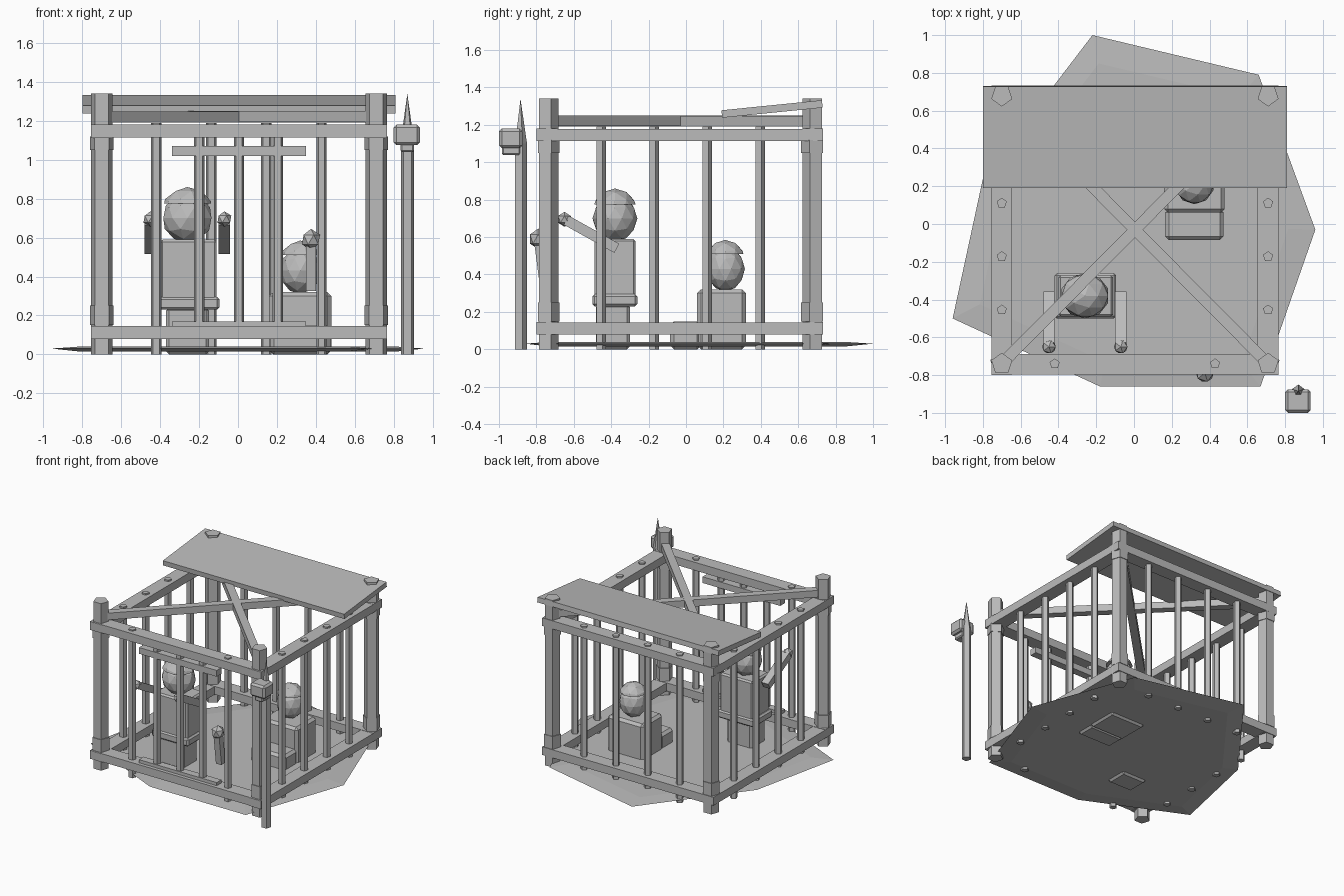
import bpy, bmesh, math
from mathutils import Vector

old = bpy.data.objects.get("Cube")
if old:
    bpy.data.objects.remove(old, do_unlink=True)

grey = bpy.data.materials.new("plain_grey")
grey.use_nodes = True
grey.diffuse_color = (0.5, 0.5, 0.5, 1)
grey.node_tree.nodes["Principled BSDF"].inputs["Base Color"].default_value = (0.5, 0.5, 0.5, 1)


def finish(name, bm):
    bmesh.ops.recalc_face_normals(bm, faces=bm.faces)
    mesh = bpy.data.meshes.new(name)
    bm.to_mesh(mesh)
    bm.free()
    mesh.materials.append(grey)
    ob = bpy.data.objects.new(name, mesh)
    bpy.context.scene.collection.objects.link(ob)
    return ob


def box(name, lo, hi, bevel=0.0):
    lo, hi = Vector(lo), Vector(hi)
    bm = bmesh.new()
    bmesh.ops.create_cube(bm, size=1)
    for v in bm.verts:
        v.co = (lo + hi) / 2 + v.co * (hi - lo)
    if bevel:
        bmesh.ops.bevel(bm, geom=bm.edges[:], offset=bevel, segments=1, affect='EDGES')
    return finish(name, bm)


def beam(name, a, b, width, height):
    """Rectangular beam whose centre line runs from a to b."""
    a, b = Vector(a), Vector(b)
    ob = box(name, (-width / 2, -height / 2, 0), (width / 2, height / 2, (b - a).length))
    ob.rotation_euler = (b - a).to_track_quat('Z', 'Y').to_euler()
    ob.location = a
    return ob


def prism(name, x, y, z0, z1, r, sides=5, r_top=None, turn=0.0):
    bm = bmesh.new()
    bmesh.ops.create_cone(bm, cap_ends=True, segments=sides, radius1=r,
                          radius2=r if r_top is None else r_top, depth=z1 - z0)
    ob = finish(name, bm)
    ob.location = (x, y, (z0 + z1) / 2)
    ob.rotation_euler.z = turn
    return ob


def ball(name, center, scale, detail=1, cut=None):
    """Faceted ball, optionally keeping only what lies above a local height."""
    bm = bmesh.new()
    bmesh.ops.create_icosphere(bm, subdivisions=detail, radius=1)
    if cut is not None:
        bmesh.ops.bisect_plane(bm, geom=bm.verts[:] + bm.edges[:] + bm.faces[:],
                               plane_co=(0, 0, cut), plane_no=(0, 0, -1), clear_outer=True)
        bmesh.ops.holes_fill(bm, edges=[e for e in bm.edges if e.is_boundary])
    for v in bm.verts:
        v.co = Vector(center) + v.co * Vector(scale)
    return finish(name, bm)


# Ragged ground slab with a chamfered underside
outline = [(-0.22, 1.0), (0.66, 0.79), (0.96, -0.03), (0.67, -0.86),
           (-0.18, -0.86), (-0.96, -0.5), (-0.8, 0.24)]
bm = bmesh.new()
rings = [[bm.verts.new((x * s, y * s, z)) for x, y in outline]
         for s, z in ((0.85, 0.015), (1, 0.03), (0.85, 0.04))]
for low, high in zip(rings, rings[1:]):
    for i in range(len(outline)):
        j = (i + 1) % len(outline)
        bm.faces.new((low[i], low[j], high[j], high[i]))
bm.faces.new(rings[0])
bm.faces.new(rings[-1])
finish("ground", bm)

# Corner posts with collars
left, right, front, back = -0.7, 0.71, -0.74, 0.68
for y, row, turn in ((front, "front", 0), (back, "back", math.pi)):
    for x, side in ((left, "right"), (right, "left")):
        prism(f"{row}_{side}_post", x, y, 0, 1.34, 0.058, turn=turn)
        for z0, z1 in ((0.15, 0.25), (1.05, 1.12)):
            prism(f"{row}_{side}_collar", x, y, z0, z1, 0.064, turn=turn)

# Rails at the bottom and top of each wall
for level, z in (("bottom", 0.08), ("top", 1.115)):
    for row, y in (("front", front), ("back", back)):
        box(f"{level}_{row}_rail", (left - 0.055, y - 0.058, z), (right + 0.055, y + 0.052, z + 0.065))
    for side, x in (("right", left), ("left", right)):
        box(f"{level}_{side}_rail", (x - 0.055, front - 0.06, z - 0.002),
            (x + 0.055, back + 0.045, z + 0.063))

# Bars of the walls, with a gap in the front for the door
for i in range(4):
    x, y = -0.42 + i * 0.283, -0.455 + i * 0.283
    prism("back_bar", x, back, 0, 1.19, 0.028)
    if i in (0, 3):
        prism("front_bar", x, front, 0, 1.19, 0.028)
    for side, wall in (("right", left), ("left", right)):
        prism(f"{side}_bar", wall, y, 0, 1.19, 0.028)

# Door
for x in (-0.2, 0.005, 0.205):
    prism("door_bar", x, front, 0.1, 1.12, 0.028)
for z in (0.12, 1.02):
    box("door_crosspiece", (-0.34, front - 0.03, z), (0.35, front + 0.03, z + 0.05))

# Roof braces and tilted roof board
beam("brace_a", (left, front, 1.22), (right, back, 1.22), 0.06, 0.055).rotation_euler = \
    (math.pi / 2, 0, math.atan2(back - front, right - left) + math.pi / 2)
beam("brace_b", (right, front, 1.222), (left, back, 1.222), 0.06, 0.055).rotation_euler = \
    (math.pi / 2, 0, math.atan2(back - front, left - right) + math.pi / 2)
roof = box("roof_board", (-0.8, -0.27, -0.02), (0.81, 0.27, 0.02))
roof.location = (0, 0.46, 1.285)
roof.rotation_euler.x = 0.1

# Standing captive
box("standing_legs", (-0.37, -0.48, 0), (-0.15, -0.3, 0.24), 0.015)
box("standing_torso", (-0.4, -0.49, 0.24), (-0.11, -0.27, 0.59), 0.012)
box("standing_belt", (-0.42, -0.5, 0.23), (-0.095, -0.26, 0.295), 0.012)
ball("standing_head", (-0.26, -0.38, 0.7), (0.13, 0.12, 0.125), 2)
ball("standing_hair", (-0.26, -0.38, 0.73), (0.135, 0.125, 0.13), 2, 0.35)
for x in (-0.45, -0.07):
    beam("standing_arm", (x, -0.37, 0.54), (x, -0.64, 0.69), 0.06, 0.055)
    ball("standing_hand", (x, -0.65, 0.695), (0.04, 0.04, 0.04))

# Sitting captive
box("sitting_body", (0.16, 0.06, 0), (0.48, 0.32, 0.32), 0.02)
box("sitting_legs", (0.165, -0.085, 0), (0.475, 0.08, 0.15), 0.02)
ball("sitting_head", (0.32, 0.21, 0.43), (0.105, 0.105, 0.12), 2)
ball("sitting_hair", (0.32, 0.21, 0.47), (0.11, 0.11, 0.115), 2, 0.35)

# Hand reaching between the bars
beam("reaching_arm", (0.375, -0.755, 0.33), (0.375, -0.785, 0.56), 0.05, 0.05)
ball("reaching_hand", (0.375, -0.79, 0.59), (0.052, 0.052, 0.055))

# Stake with a blocky skull
prism("stake_pole", 0.87, -0.885, 0, 1.1, 0.035)
prism("stake_tip", 0.87, -0.885, 1.1, 1.34, 0.035, r_top=0)
box("skull", (0.8, -1.0, 1.075), (0.935, -0.875, 1.18), 0.015)
box("skull_jaw", (0.835, -0.985, 1.04), (0.905, -0.885, 1.09), 0.008)
